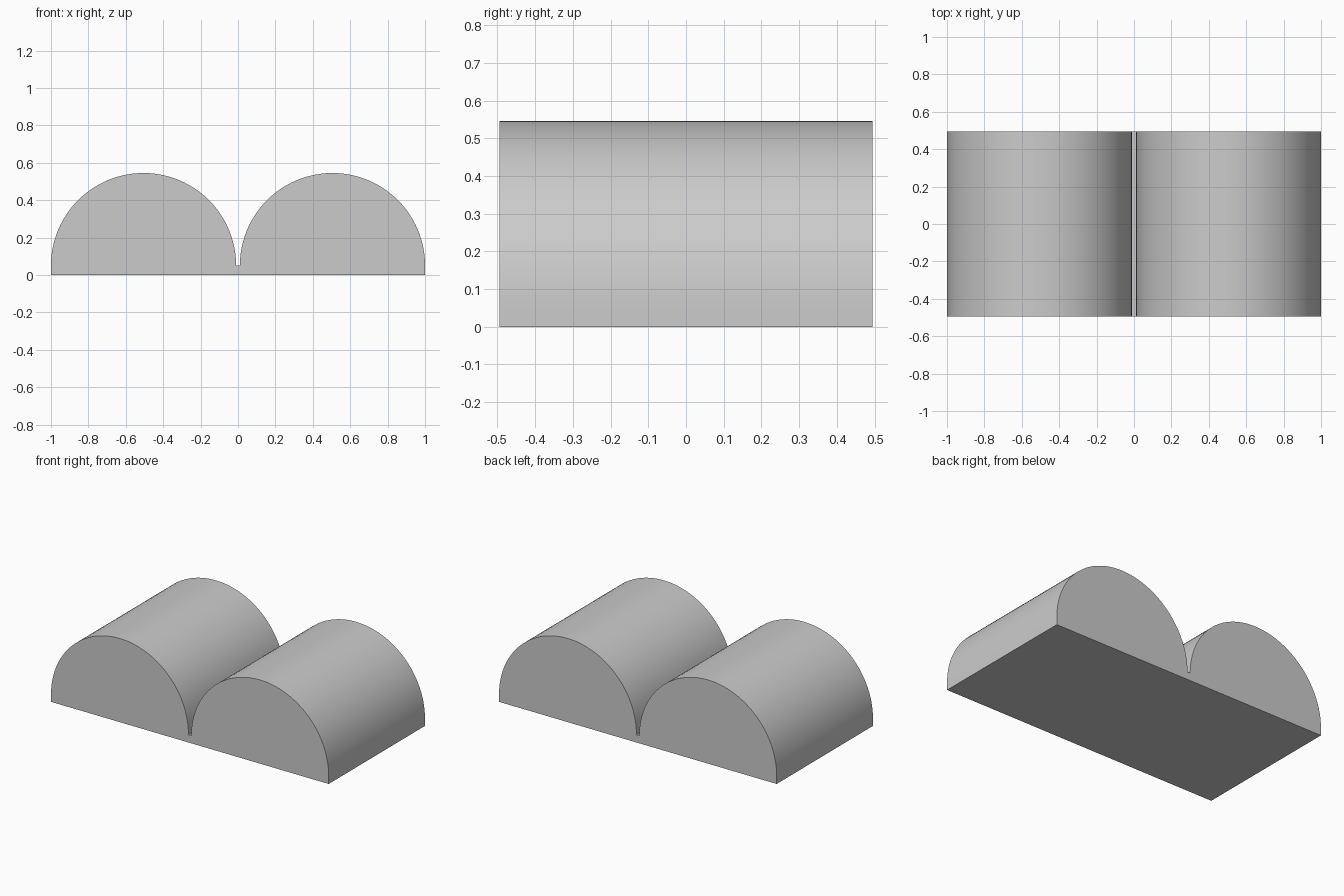
import bpy
import bmesh
import math

cube = bpy.data.objects.get("Cube")
if cube:
    bpy.data.objects.remove(cube, do_unlink=True)

RADIUS = 0.495       # radius of each hump
CENTRE_X = 0.505     # hump axis, mirrored to the other side
BASE = 0.05          # thickness of the slab under the humps
HALF_DEPTH = 0.495
STEPS = 48

# Plain grey material
grey = bpy.data.materials.new("light_grey")
grey.use_nodes = True
colour = (0.6, 0.6, 0.6, 1)
grey.diffuse_color = colour
grey.node_tree.nodes["Principled BSDF"].inputs["Base Color"].default_value = colour


def hump(centre):
    """Half circle from right to left, standing on the slab."""
    angles = [math.pi * i / STEPS for i in range(STEPS + 1)]
    return [(centre + RADIUS * math.cos(a), BASE + RADIUS * math.sin(a)) for a in angles]


# Outline: flat bottom, two humps with a narrow flat groove between them
edge = CENTRE_X + RADIUS
outline = [(-edge, 0), (edge, 0)] + hump(CENTRE_X) + hump(-CENTRE_X)

# Extrude the outline from front to back
bm = bmesh.new()
front = bm.faces.new([bm.verts.new((x, -HALF_DEPTH, z)) for x, z in outline])
result = bmesh.ops.extrude_face_region(bm, geom=[front], use_keep_orig=True)
back = [v for v in result["geom"] if isinstance(v, bmesh.types.BMVert)]
bmesh.ops.translate(bm, verts=back, vec=(0, 2 * HALF_DEPTH, 0))
bmesh.ops.recalc_face_normals(bm, faces=bm.faces)

mesh = bpy.data.meshes.new("double_hump_block")
bm.to_mesh(mesh)
bm.free()
mesh.materials.append(grey)
block = bpy.data.objects.new("double_hump_block", mesh)
bpy.context.collection.objects.link(block)

# Smooth humps, sharp ends and groove
bpy.ops.object.select_all(action="DESELECT")
block.select_set(True)
bpy.context.view_layer.objects.active = block
bpy.ops.object.shade_smooth_by_angle(angle=math.radians(30))
